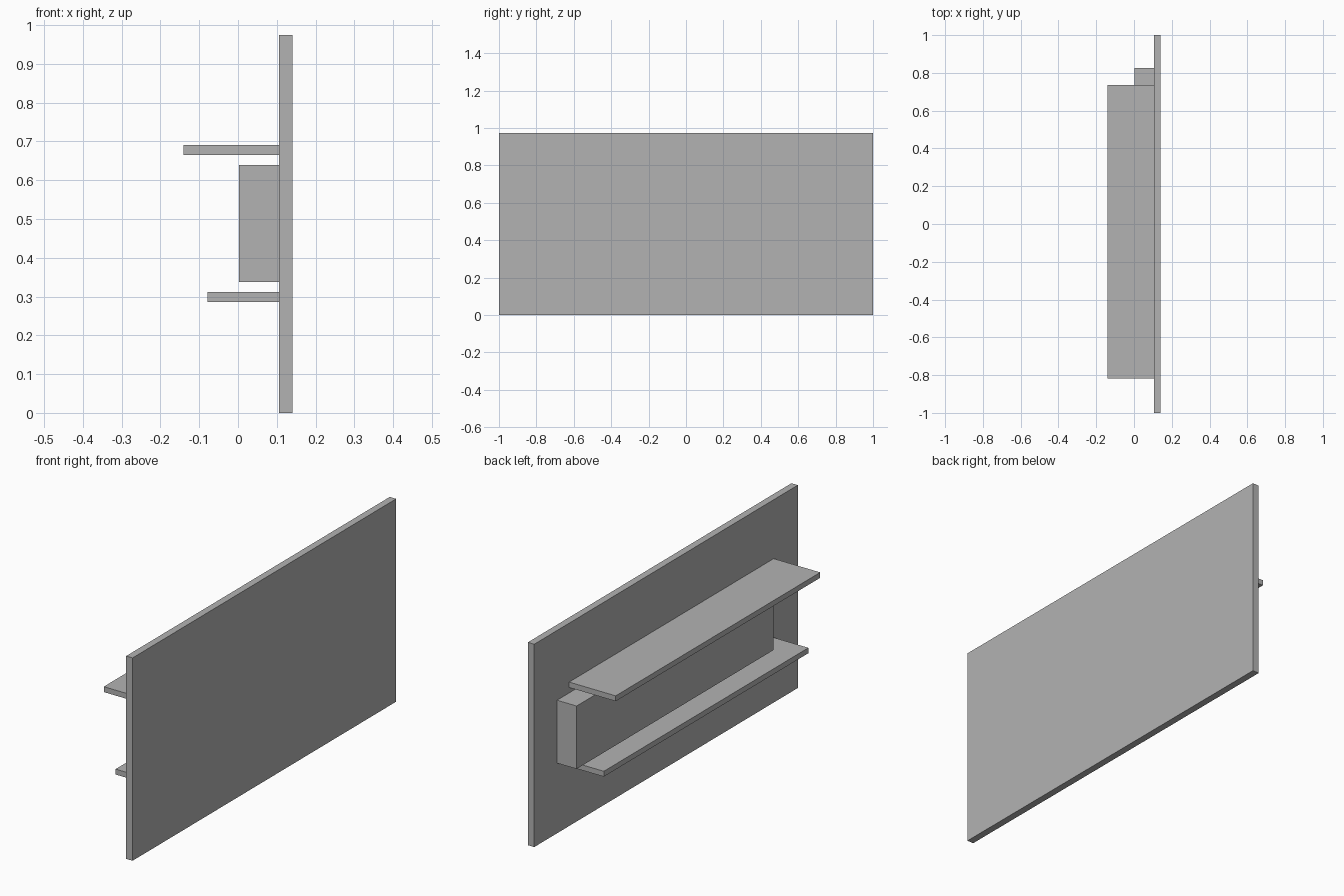
import bpy

cube = bpy.data.objects.get("Cube")
if cube:
    bpy.data.objects.remove(cube, do_unlink=True)

# Single plain grey finish
GREY = (0.45, 0.45, 0.45, 1.0)
grey = bpy.data.materials.new("plain grey")
grey.use_nodes = True
grey.diffuse_color = GREY
for node in grey.node_tree.nodes:
    if node.type == 'BSDF_PRINCIPLED':
        node.inputs["Base Color"].default_value = GREY


def board(name, x, y, z):
    """Box spanning the given (low, high) range on each axis."""
    spans = (x, y, z)
    bpy.ops.mesh.primitive_cube_add(size=1, location=[(a + b) / 2 for a, b in spans])
    obj = bpy.context.object
    obj.name = obj.data.name = name
    obj.scale = [b - a for a, b in spans]
    bpy.ops.object.transform_apply(location=False, rotation=False, scale=True)
    obj.data.materials.append(grey)
    return obj


WALL = 0.106            # face of the panel that carries the shelves
SHELF_Y = (-0.817, 0.735)

# Upright back panel
board("wall_panel", (WALL, 0.14), (-1.0, 1.0), (0.0, 0.974))

# Two shelves with the long box between them
board("upper_shelf", (-0.141, WALL), SHELF_Y, (0.665, 0.691))
board("lower_shelf", (-0.078, WALL), SHELF_Y, (0.286, 0.312))
board("wall_box", (0.002, WALL), (-0.667, 0.827), (0.337, 0.639))
